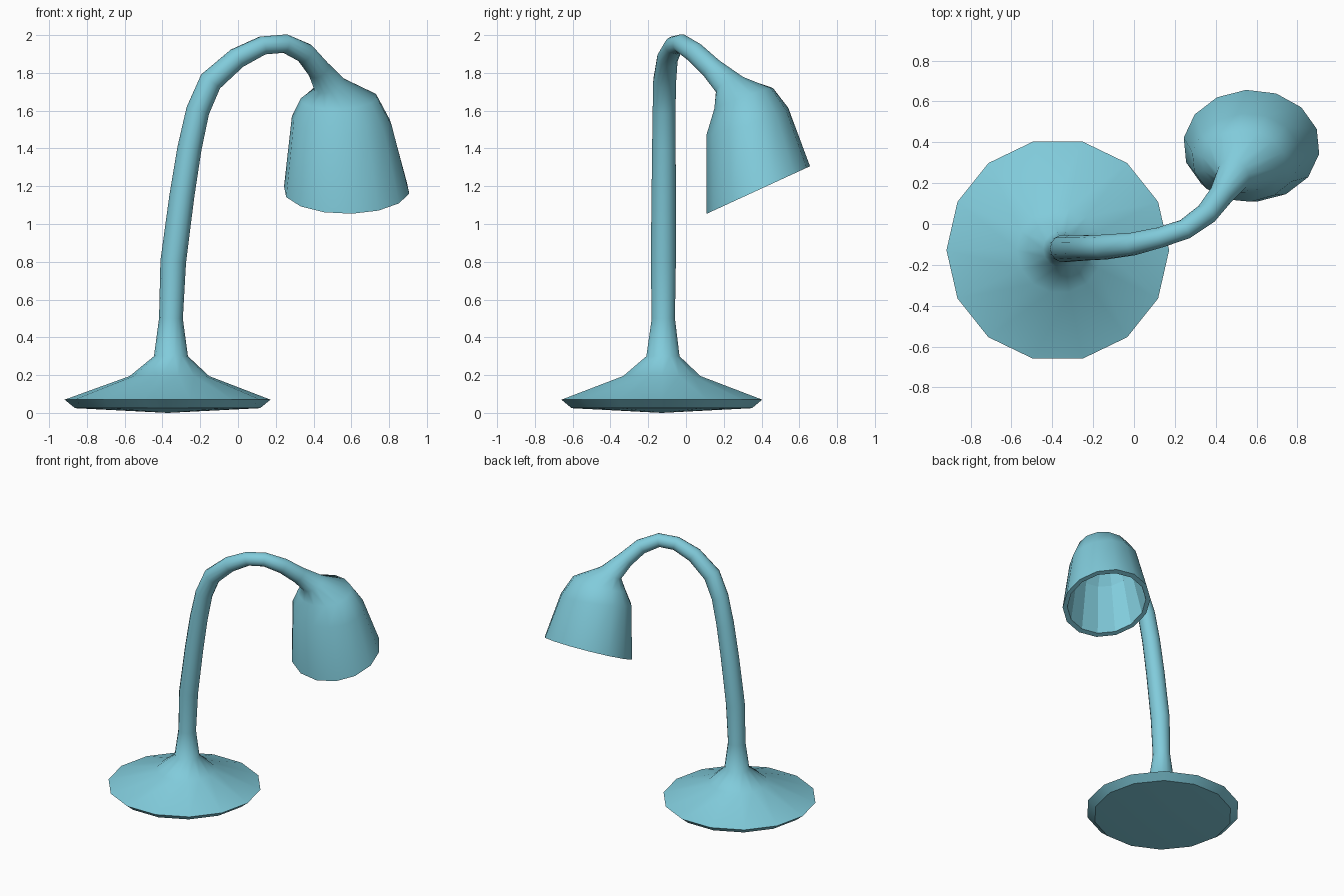
import bpy, bmesh, math
from mathutils import Vector

if "Cube" in bpy.data.objects:
    bpy.data.objects.remove(bpy.data.objects["Cube"])

SIDES = 14

mat = bpy.data.materials.new("light_blue")
mat.diffuse_color = (0.22, 0.60, 0.71, 1.0)
mat.use_nodes = True
mat.node_tree.nodes["Principled BSDF"].inputs["Base Color"].default_value = mat.diffuse_color


def loft(name, rings, u, start=None, end=None, sharp=(), flat=False):
    """Skin rings of (centre, normal, half width in x, half width across).
    The ring frame is carried along from ring to ring; returns the last u."""
    bm = bmesh.new()
    loops = []
    for c, n, a, b in rings:
        n = Vector(n).normalized()
        u = (u - n * u.dot(n)).normalized()
        v = n.cross(u)
        loop = []
        for i in range(SIDES):
            t = 2 * math.pi * i / SIDES
            d = u * math.cos(t) + v * math.sin(t)
            loop.append(bm.verts.new(Vector(c) + Vector((d.x * a, d.y * b, d.z * b))))
        loops.append(loop)
    for lo, hi in zip(loops, loops[1:]):
        for i in range(SIDES):
            j = (i + 1) % SIDES
            bm.faces.new((lo[i], lo[j], hi[j], hi[i]))
    # closing fans
    for pole, loop, flip in ((start, loops[0], True), (end, loops[-1], False)):
        if pole:
            p = bm.verts.new(pole)
            for i in range(SIDES):
                q = (loop[i], loop[(i + 1) % SIDES], p)
                bm.faces.new(q[::-1] if flip else q)
    for f in bm.faces:
        f.smooth = not flat
    for k in sharp:
        for i in range(SIDES):
            e = bm.edges.get((loops[k][i], loops[k][(i + 1) % SIDES]))
            e.smooth = False
    me = bpy.data.meshes.new(name)
    bm.to_mesh(me)
    bm.free()
    me.materials.append(mat)
    bpy.context.collection.objects.link(bpy.data.objects.new(name, me))
    return u


# base: round foot flaring up into the arm (radius, height)
bx, by = -0.373, -0.128
base = [((bx, by, z), (0, 0, 1), r, r) for r, z in
        ((0.49, 0.025), (0.545, 0.07))]
base += [((bx + 0.01, by, 0.195), (0, 0, 1), 0.21, 0.21),
         ((-0.355, -0.122, 0.30), (0, 0, 1), 0.09, 0.09)]

# arm: bent tube (x, y, z, radius)
path = [(-0.355, -0.120, 0.50, 0.063), (-0.343, -0.120, 0.80, 0.068),
        (-0.297, -0.118, 1.15, 0.066), (-0.257, -0.117, 1.40, 0.064),
        (-0.213, -0.116, 1.60, 0.062), (-0.145, -0.113, 1.755, 0.062),
        (-0.005, -0.098, 1.878, 0.056), (0.13, -0.065, 1.945, 0.05),
        (0.25, -0.025, 1.955, 0.05), (0.355, 0.05, 1.905, 0.055),
        (0.425, 0.14, 1.82, 0.06)]
arm = []
for i, p in enumerate(path):
    p0 = Vector(path[i - 1][:3]) if i else Vector((-0.355, -0.12, 0.3))
    p1 = Vector(path[i + 1][:3]) if i + 1 < len(path) else Vector((0.48, 0.235, 1.73))
    arm.append((p[:3], p1 - p0, p[3], p[3]))

# shade: tilted oval bell
rim, tilt = (0.575, 0.383, 1.18), (0, 0.46, -1)
shade = [((0.485, 0.235, 1.735), (0.36, 0.50, -1), 0.085, 0.085),
         ((0.535, 0.305, 1.665), (0.05, 0.36, -1), 0.205, 0.165),
         ((0.55, 0.325, 1.545), (-0.08, 0.32, -1), 0.268, 0.228),
         (rim, tilt, 0.335, 0.302)]

u = loft("lamp_body", base + arm + shade, Vector((1, 0, 0)),
         start=(bx, by, 0.0), sharp=(0, 1))

# shade lining: rim lip and hollow inside
loft("shade_lining",
     [(rim, tilt, 0.335, 0.302), (rim, tilt, 0.30, 0.268),
      ((0.55, 0.325, 1.53), tilt, 0.235, 0.195),
      ((0.535, 0.305, 1.63), tilt, 0.17, 0.13)],
     u, end=(0.53, 0.30, 1.66), flat=True)
